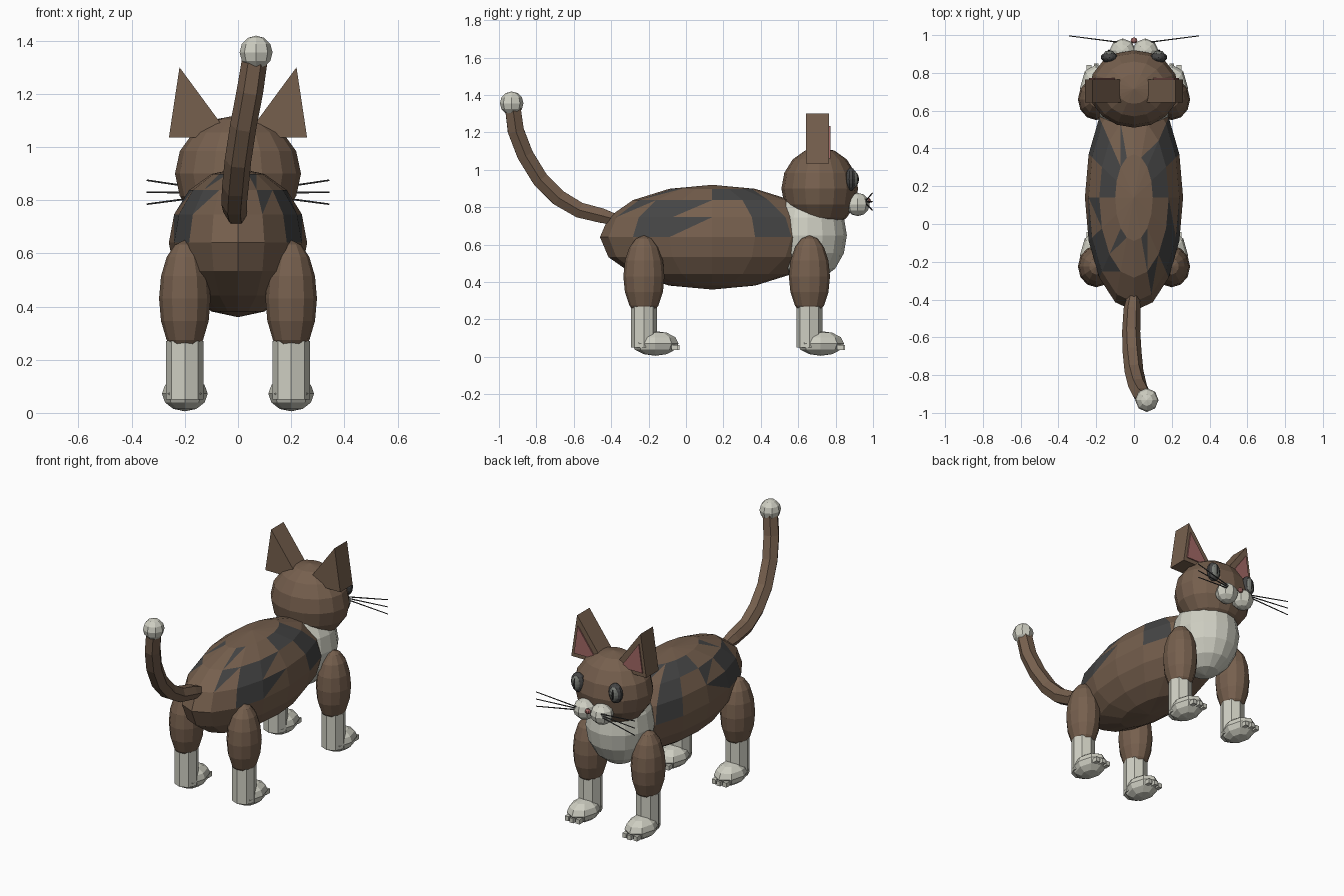
import bpy, bmesh, math
from mathutils import Vector, Matrix

if "Cube" in bpy.data.objects:
    bpy.data.objects.remove(bpy.data.objects["Cube"])


def material(name, rgb):
    m = bpy.data.materials.new(name)
    m.diffuse_color = (*rgb, 1)
    m.use_nodes = True
    m.node_tree.nodes["Principled BSDF"].inputs["Base Color"].default_value = m.diffuse_color
    return m


BROWN = material("brown_fur", (0.18, 0.115, 0.075))
WHITE = material("white_fur", (0.62, 0.62, 0.54))
DARK = material("dark_stripe", (0.06, 0.06, 0.06))
PINK = material("pink_skin", (0.36, 0.14, 0.13))
GREY = material("grey_eye", (0.19, 0.20, 0.18))
BLACK = material("eye_black", (0.02, 0.02, 0.02))


def finish(name, bm, *mats):
    bmesh.ops.recalc_face_normals(bm, faces=bm.faces)
    me = bpy.data.meshes.new(name)
    bm.to_mesh(me)
    bm.free()
    for m in mats:
        me.materials.append(m)
    ob = bpy.data.objects.new(name, me)
    bpy.context.collection.objects.link(ob)
    return ob


def place(loc, size):
    return Matrix.Translation(loc) @ Matrix.Diagonal((*size, 1))


def ball(name, loc, radii, mat, seg=16, rings=8):
    bm = bmesh.new()
    bmesh.ops.create_uvsphere(bm, u_segments=seg, v_segments=rings, radius=1,
                              matrix=place(loc, radii))
    return finish(name, bm, mat)


def box(name, loc, size, mat):
    bm = bmesh.new()
    bmesh.ops.create_cube(bm, size=1, matrix=place(loc, size))
    return finish(name, bm, mat)


def prism(name, outline, y0, y1, mat):
    """Extrude an x-z outline along y."""
    bm = bmesh.new()
    face = bm.faces.new([bm.verts.new((x, y0, z)) for x, z in outline])
    new = bmesh.ops.extrude_face_region(bm, geom=[face])["geom"]
    bmesh.ops.translate(bm, vec=(0, y1 - y0, 0),
                        verts=[v for v in new if isinstance(v, bmesh.types.BMVert)])
    return finish(name, bm, mat)


def tube(name, points, radii, sides, mat):
    """Sweep a ring of the given sides along the points."""
    bm = bmesh.new()
    pts = [Vector(p) for p in points]
    rings = []
    for i, p in enumerate(pts):
        d = (pts[min(i + 1, len(pts) - 1)] - pts[max(i - 1, 0)]).normalized()
        ref = Vector((1, 0, 0)) if abs(d.x) < 0.7 else Vector((0, 0, 1))
        b = d.cross(ref).normalized()
        a = b.cross(d)
        rings.append([bm.verts.new(p + radii[i] * (a * math.cos(t) + b * math.sin(t)))
                      for t in [2 * math.pi * k / sides for k in range(sides)]])
    for r, s in zip(rings, rings[1:]):
        for k in range(sides):
            j = (k + 1) % sides
            bm.faces.new((r[k], r[j], s[j], s[k]))
    bm.faces.new(rings[0])
    bm.faces.new(rings[-1])
    return finish(name, bm, mat)


# Body with dark patches chosen by sector (from the head end) and band (upward)
BC, BR = Vector((0, 0.14, 0.64)), (0.26, 0.60, 0.28)
FULL = {(2, 0), (2, 1), (2, 2), (3, 2), (5, 0), (5, 1)}
HALF = {(1, 2), (4, 0), (4, 1), (6, 1), (6, 2)}
bm = bmesh.new()
bmesh.ops.create_uvsphere(bm, u_segments=16, v_segments=8, radius=1)
bmesh.ops.triangulate(bm, faces=[f for f in bm.faces if f.calc_center_median().z > 0])
for f in bm.faces:
    c = f.calc_center_median().normalized()
    sector = int(math.degrees(math.atan2(abs(c.x), c.y)) / 22.5)
    lat = math.degrees(math.asin(c.z)) / 22.5
    key = (sector, int(lat))
    if lat > 0 and (key in FULL or (key in HALF and lat % 1 > 0.5)):
        f.material_index = 1
bm.transform(place(BC, BR))
finish("body", bm, BROWN, DARK)

# Chest and head
ball("chest", (0, 0.65, 0.65), (0.195, 0.21, 0.25), WHITE)
ball("head", (0, 0.715, 0.90), (0.237, 0.205, 0.22), BROWN)

# Tail with a white tip
tube("tail",
     [(0.0, -0.36, 0.73), (-0.01, -0.45, 0.755), (-0.015, -0.57, 0.785), (-0.01, -0.68, 0.85),
      (0.0, -0.78, 0.95), (0.02, -0.86, 1.08), (0.045, -0.91, 1.21), (0.065, -0.927, 1.34)],
     [0.03, 0.045, 0.048, 0.05, 0.05, 0.05, 0.05, 0.048], 6, BROWN)
ball("tail_tip", (0.068, -0.932, 1.356), (0.062, 0.063, 0.063), WHITE, 8, 6)

# Nose
ball("nose", (0, 0.972, 0.835), (0.018, 0.016, 0.016), PINK, 8, 6)

for side, s in (("left", -1), ("right", 1)):
    # Ears with pink inner plates
    prism(side + "_ear", [(s * 0.26, 1.035), (s * 0.22, 1.30), (s * 0.025, 1.035)],
          0.642, 0.765, BROWN)
    prism(side + "_inner_ear", [(s * 0.237, 1.06), (s * 0.212, 1.235), (s * 0.085, 1.06)],
          0.764, 0.772, PINK)

    # Eyes: dark rim, grey iris and upright pupil
    ball(side + "_eye_rim", (s * 0.13, 0.882, 0.95), (0.046, 0.03, 0.062), DARK, 10, 8)
    ball(side + "_iris", (s * 0.131, 0.894, 0.95), (0.032, 0.026, 0.048), GREY, 10, 8)
    ball(side + "_pupil", (s * 0.132, 0.905, 0.95), (0.009, 0.02, 0.036), BLACK, 8, 6)

    # Muzzle and whiskers
    ball(side + "_muzzle", (s * 0.06, 0.918, 0.815), (0.07, 0.064, 0.062), WHITE, 8, 6)
    for k, dz in enumerate((-0.045, 0, 0.045)):
        tube(f"{side}_whisker_{k + 1}",
             [(s * 0.07, 0.961, 0.828 + dz * 0.15), (s * 0.343, 0.996, 0.83 + dz)],
             [0.004, 0.003], 6, DARK)

    # Legs, paws and toes
    for end, y in (("hind", -0.225), ("front", 0.66)):
        n = f"{side}_{end}"
        x = s * 0.2
        ball(n + "_thigh", (x, y, 0.43), (0.097, 0.11, 0.22), BROWN, 12, 8)
        tube(n + "_lower_leg", [(x, y, 0.05), (x, y, 0.27)], [0.07, 0.07], 8, WHITE)
        ball(n + "_paw", (x, y + 0.06, 0.072), (0.086, 0.125, 0.066), WHITE, 8, 6)
        for k in range(3):
            dx = (k - 1) * 0.038
            box(f"{n}_toe_{k + 1}", (x + dx, y + 0.172 - abs(dx) * 0.2, 0.05),
                (0.026, 0.036, 0.028), WHITE)
